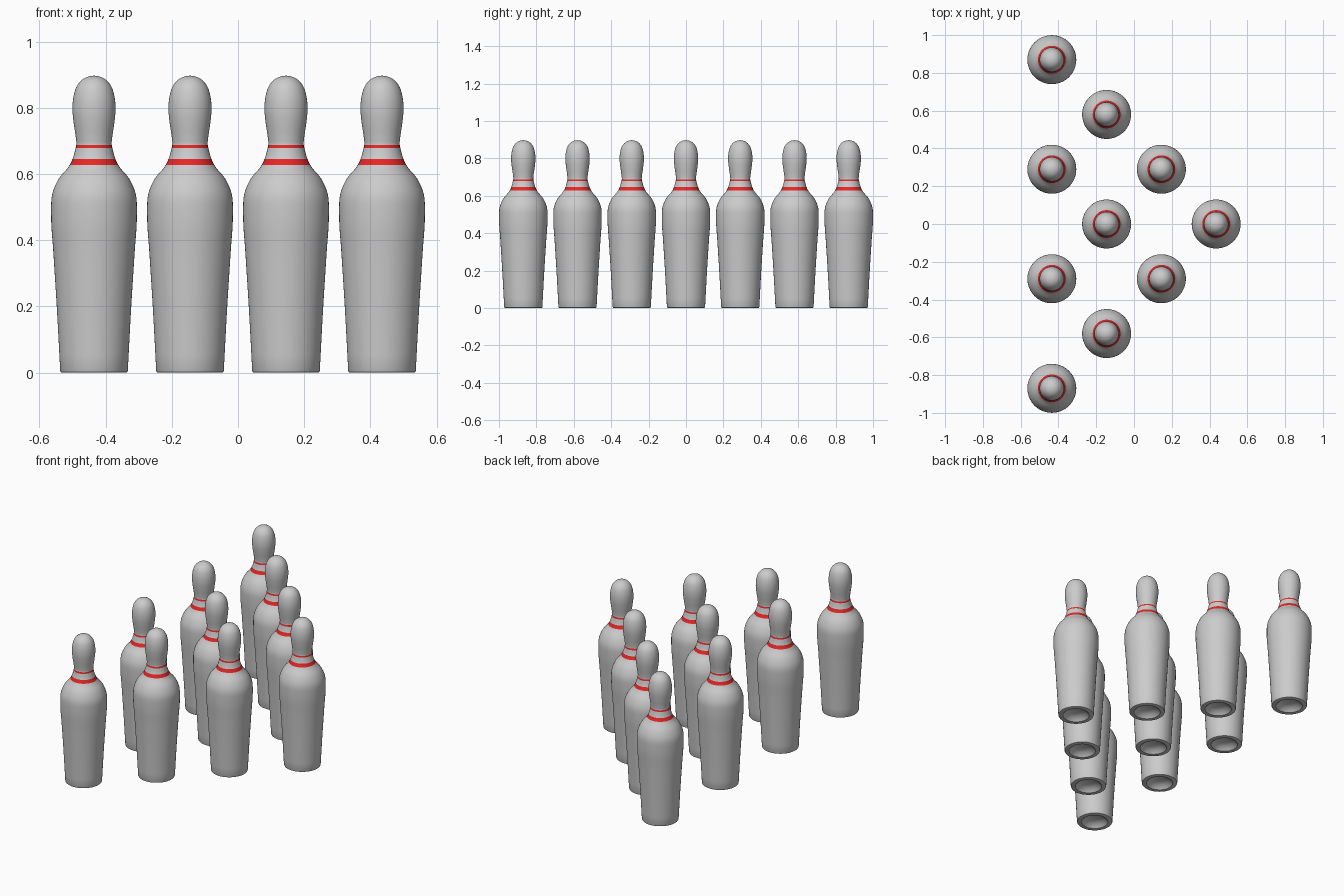
import bpy, bmesh, math
from mathutils import Vector

if "Cube" in bpy.data.objects:
    bpy.data.objects.remove(bpy.data.objects["Cube"])

# Underside: dished recess, rim and small rounded edge (radius, height)
BASE = [(0, .03), (.03, .028), (.055, .02), (.07, .006), (.076, 0), (.097, 0), (.1005, .0015)]
# Outer silhouette, bottom to top
SIDE = [(.102, .005), (.1125, .2), (.1225, .36), (.1295, .48), (.126, .54), (.107, .585),
        (.0735, .627), (.0645, .646), (.0555, .679), (.0535, .688), (.0545, .706),
        (.0608, .75), (.065, .795), (.0618, .835), (.0505, .868), (.030, .889), (0, .897)]
STRIPES = [(.627, .646), (.679, .688)]
SEGMENTS, STEPS = 64, 4


def smooth_curve(points):
    """Catmull-Rom curve through the points, mirrored over the axis at the top."""
    p = [Vector(q) for q in points]
    p = [2 * p[0] - p[1]] + p + [Vector((-p[-2].x, p[-2].y))]
    out = []
    for a, b, c, d in zip(p, p[1:], p[2:], p[3:]):
        # tangents scaled for uneven point spacing
        h0, h1, h2 = (b - a).length, (c - b).length, (d - c).length
        m1 = ((b - a) / h0 * h1 + (c - b) / h1 * h0) / (h0 + h1) * h1
        m2 = ((c - b) / h1 * h2 + (d - c) / h2 * h1) / (h1 + h2) * h1
        for i in range(STEPS):
            t = i / STEPS
            out.append(b * (2*t**3 - 3*t*t + 1) + m1 * (t**3 - 2*t*t + t)
                       + c * (3*t*t - 2*t**3) + m2 * (t**3 - t*t))
    return out + [p[-2]]


def make_material(name, color):
    mat = bpy.data.materials.new(name)
    mat.diffuse_color = color
    mat.use_nodes = True
    mat.node_tree.nodes["Principled BSDF"].inputs["Base Color"].default_value = mat.diffuse_color
    return mat


# Pin body: revolved profile
profile = [Vector(q) for q in BASE] + smooth_curve(SIDE)
bm = bmesh.new()
verts = [bm.verts.new((q.x, 0, q.y)) for q in profile]
edges = [bm.edges.new(pair) for pair in zip(verts, verts[1:])]
bmesh.ops.spin(bm, geom=verts + edges, cent=(0, 0, 0), axis=(0, 0, 1),
               angle=math.tau, steps=SEGMENTS, use_duplicate=False)
bmesh.ops.remove_doubles(bm, verts=bm.verts, dist=1e-5)
bmesh.ops.recalc_face_normals(bm, faces=bm.faces)

# Red neck stripes
for face in bm.faces:
    face.smooth = True
    z = face.calc_center_median().z
    face.material_index = int(any(lo < z < hi for lo, hi in STRIPES))
mesh = bpy.data.meshes.new("pin")
bm.to_mesh(mesh)
bm.free()
mesh.materials.append(make_material("pin_body", (.8, .8, .8, 1)))
mesh.materials.append(make_material("red_stripe", (.8, .02, .02, 1)))
mesh.set_sharp_from_angle(angle=math.radians(40))

# Triangular rack of ten pins, head pin towards +x
for row in range(4):
    for i in range(row + 1):
        pin = bpy.data.objects.new(f"pin_row{row + 1}_{i + 1}", mesh)
        pin.location = (.435 - .29 * row, .58 * (i - row / 2), 0)
        bpy.context.collection.objects.link(pin)
